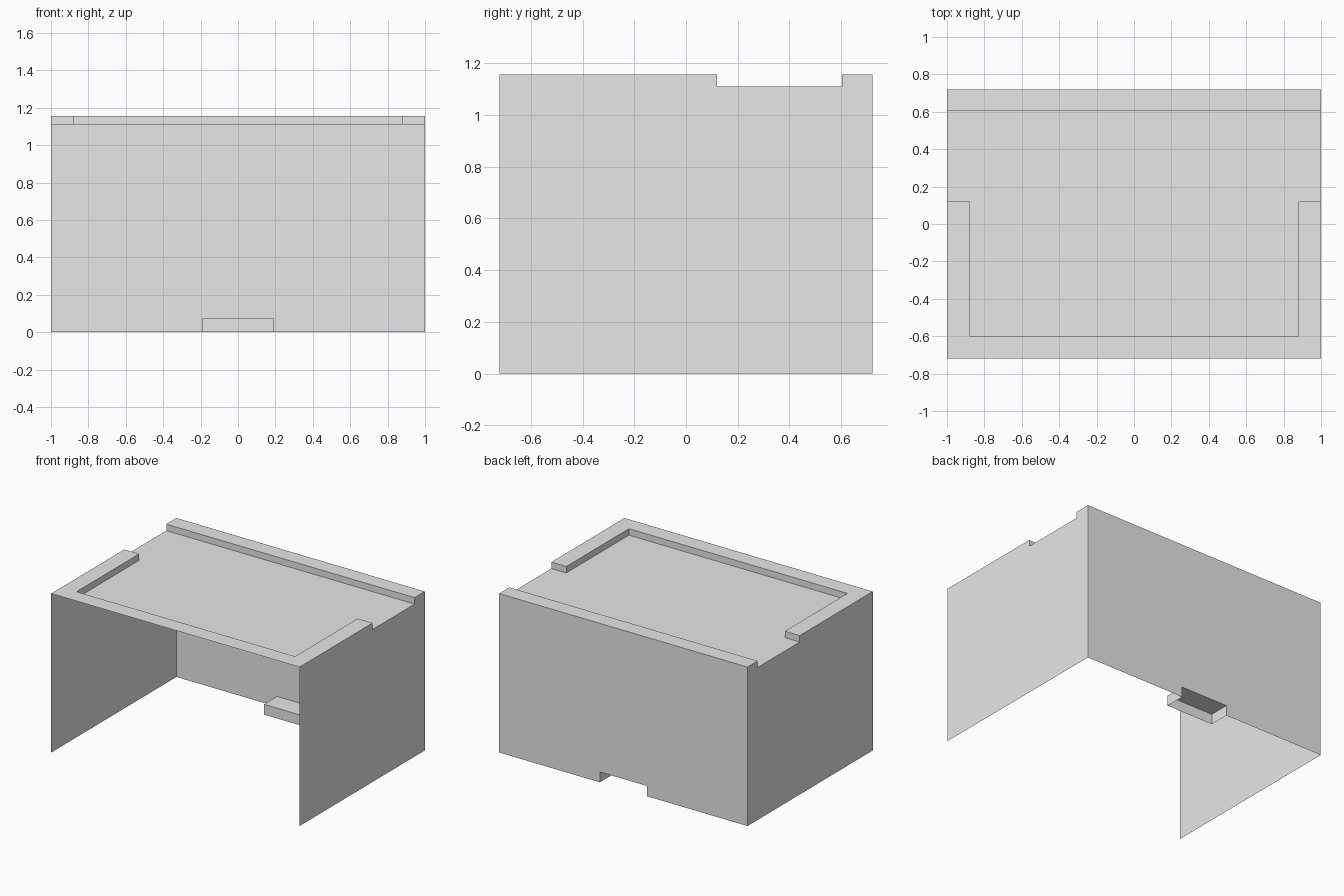
import bpy

cube = bpy.data.objects.get("Cube")
if cube:
    bpy.data.objects.remove(cube, do_unlink=True)

grey = bpy.data.materials.new("light_grey")
grey.use_nodes = True
grey.diffuse_color = (0.8, 0.8, 0.8, 1)
grey.node_tree.nodes["Principled BSDF"].inputs["Base Color"].default_value = (0.8, 0.8, 0.8, 1)

# Main sizes: half width, half depth, rim top, tray floor
W, D, TOP, FLOOR = 1.0, 0.72, 1.157, 1.11
# Inner edges of the rims, and where the side rims stop
RX, RY, STOP, BACK = 0.88, -0.6, 0.12, 0.603
# Pocket at the foot of the back wall: half width, height, inner end
PX, PZ, PY = 0.19, 0.075, 0.57


def sheet(name, faces):
    """Object made of thin flat faces, each a list of points."""
    verts, polys = [], []
    for face in faces:
        polys.append(range(len(verts), len(verts) + len(face)))
        verts.extend(face)
    mesh = bpy.data.meshes.new(name)
    mesh.from_pydata(verts, [], [list(p) for p in polys])
    mesh.materials.append(grey)
    obj = bpy.data.objects.new(name, mesh)
    bpy.context.collection.objects.link(obj)
    return obj


def plate(outline, z):
    return [(x, y, z) for x, y in outline]


def strip(path, z0, z1):
    """Upright faces along a plan path, facing right of its direction."""
    return [[(*a, z0), (*b, z0), (*b, z1), (*a, z1)] for a, b in zip(path, path[1:])]


# Side walls, with the top edge dropped to the tray floor at the gap
profile = [(-D, 0), (D, 0), (D, TOP), (BACK, TOP), (BACK, FLOOR),
           (STOP, FLOOR), (STOP, TOP), (-D, TOP)]
sheet("left_wall", [[(W, y, z) for y, z in profile]])
sheet("right_wall", [[(-W, y, z) for y, z in reversed(profile)]])

# Back wall, notched at the foot
notched = [(W, 0), (PX, 0), (PX, PZ), (-PX, PZ), (-PX, 0), (-W, 0), (-W, TOP), (W, TOP)]
sheet("back_wall", [[(x, D, z) for x, z in reversed(notched)][::-1]])

# Tray floor, wider where the side rims stop
sheet("tray_floor", [plate([(-RX, RY), (RX, RY), (RX, STOP), (W, STOP), (W, BACK),
                            (-W, BACK), (-W, STOP), (-RX, STOP)], FLOOR)])

# U-shaped front rim with its inner lip
lip = [(W, STOP), (RX, STOP), (RX, RY), (-RX, RY), (-RX, STOP), (-W, STOP)]
sheet("front_rim", [plate([(-W, -D), (W, -D)] + lip, TOP)] + strip(lip, FLOOR, TOP))

# Straight back rim with its lip
sheet("back_rim", [plate([(-W, BACK), (W, BACK), (W, D), (-W, D)], TOP)]
      + strip([(-W, BACK), (W, BACK)], FLOOR, TOP))

# Hollow pocket behind the notch, open below and at the back
pocket = [(-PX, D), (-PX, PY), (PX, PY), (PX, D)]
sheet("foot_pocket", [plate(pocket, PZ)] + strip(pocket, 0, PZ))
